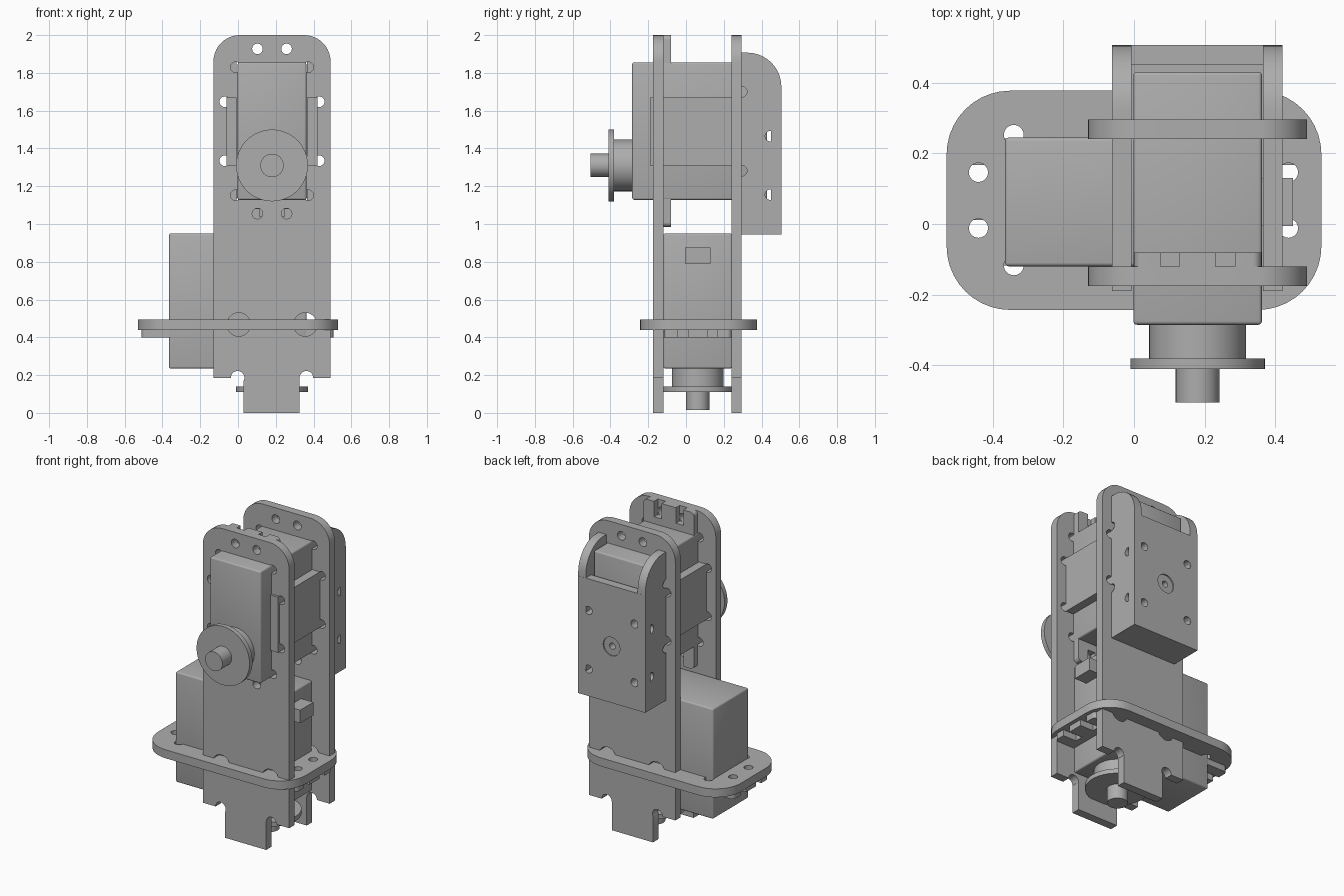
import bpy, bmesh, math
from mathutils import Matrix

cube = bpy.data.objects.get("Cube")
if cube:
    bpy.data.objects.remove(cube, do_unlink=True)

grey = bpy.data.materials.new("plain_grey")
grey.use_nodes = True
COLOUR = (0.42, 0.42, 0.42, 1)
grey.diffuse_color = COLOUR
grey.node_tree.nodes["Principled BSDF"].inputs["Base Color"].default_value = COLOUR

CX = 0.18   # shared centre line of the upright frame
PLACE = {"x": lambda a, b, c: (c, a, b),
         "y": lambda a, b, c: (a, c, b),
         "z": lambda a, b, c: (a, b, c)}


def rounded(points, steps=10):
    """Outline of (a, b, radius) points with right-angle corners rounded."""
    out = []
    for i, (a, b, r) in enumerate(points):
        if not r:
            out.append((a, b))
            continue
        pa, pb, _ = points[i - 1]
        na, nb, _ = points[(i + 1) % len(points)]
        lp, ln = math.hypot(pa - a, pb - b), math.hypot(na - a, nb - b)
        u = ((pa - a) / lp, (pb - b) / lp)
        v = ((na - a) / ln, (nb - b) / ln)
        for k in range(steps + 1):
            t = math.pi / 2 * k / steps
            p, q = r * (1 - math.sin(t)), r * (1 - math.cos(t))
            out.append((a + u[0] * p + v[0] * q, b + u[1] * p + v[1] * q))
    return out


def rect(a0, a1, b0, b1, r=0):
    return rounded([(a0, b0, r), (a1, b0, r), (a1, b1, r), (a0, b1, r)])


def circle(a, b, r, n=32):
    return [(a + r * math.cos(2 * math.pi * k / n),
             b + r * math.sin(2 * math.pi * k / n)) for k in range(n)]


def prism(name, outlines, axis, lo, hi, bevel=0, matrix=None):
    """Extrude one or more outlines along an axis into one object."""
    bm = bmesh.new()
    for outline in outlines:
        rings = [[bm.verts.new(PLACE[axis](a, b, c)) for a, b in outline] for c in (lo, hi)]
        for ring in rings:
            bm.faces.new(ring)
        n = len(outline)
        for i in range(n):
            j = (i + 1) % n
            bm.faces.new((rings[0][i], rings[0][j], rings[1][j], rings[1][i]))
    if bevel:
        bmesh.ops.bevel(bm, geom=bm.edges[:], offset=bevel, segments=3,
                        profile=0.5, affect='EDGES')
    if matrix:
        bm.transform(matrix)
    bmesh.ops.recalc_face_normals(bm, faces=bm.faces[:])
    mesh = bpy.data.meshes.new(name)
    bm.to_mesh(mesh)
    bm.free()
    mesh.materials.append(grey)
    obj = bpy.data.objects.new(name, mesh)
    bpy.context.collection.objects.link(obj)
    return obj


def cut(obj, outlines, axis, lo, hi, matrix=None):
    """Cut prisms out of an object and remove the cutter."""
    cutter = prism("cutter", outlines, axis, lo, hi, matrix=matrix)
    cutter.hide_render = True
    mod = obj.modifiers.new("cut", 'BOOLEAN')
    mod.operation, mod.solver, mod.object = 'DIFFERENCE', 'EXACT', cutter
    bpy.context.view_layer.objects.active = obj
    bpy.ops.object.modifier_apply(modifier=mod.name)
    bpy.data.objects.remove(cutter, do_unlink=True)


def servo(prefix, matrix):
    """Motor: local z leaves along the shaft, local x points to the near end."""
    def part(name, outline, lo, hi, bevel=0):
        return prism(prefix + "_" + name, [outline], "z", lo, hi, bevel, matrix)
    part("case", rect(-0.545, 0.182, -0.182, 0.182), -0.715, 0, 0.01)
    flange = part("flange", rect(-0.69, 0.325, -0.18, 0.18, 0.025), -0.205, -0.165)
    slots = []
    for y in (-0.078, 0.078):
        slots += [rect(-0.8, -0.59, y - 0.027, y + 0.027), rect(0.23, 0.4, y - 0.027, y + 0.027)]
    cut(flange, slots, "z", -0.3, -0.1, matrix)
    part("cable_plug", rect(0.17, 0.27, -0.0675, 0.0675), -0.64, -0.555)
    part("gear_collar", circle(0, 0, 0.137, 48), -0.01, 0.1)
    part("horn_disc", circle(0, 0, 0.19, 64), 0.095, 0.125)
    part("shaft", circle(0, 0, 0.062), 0.12, 0.22)


# Motors: lower one points down, upper one points forward
servo("lower_motor", Matrix.Translation((CX, 0.0625, 0.235)) @ Matrix.Rotation(math.pi, 4, 'X'))
turn = Matrix(((0, 1, 0, 0), (0, 0, -1, 0), (-1, 0, 0, 0), (0, 0, 0, 1)))
servo("upper_motor", Matrix.Translation((CX, -0.285, 1.31)) @ turn)

# Upright plates with foot tabs, screw holes and corner relief holes
upright = rounded([(-0.13, 0.185, 0), (0.03, 0.185, 0), (0.03, 0, 0), (0.325, 0, 0),
                   (0.325, 0.185, 0), (0.49, 0.185, 0), (0.49, 2, 0.14), (-0.13, 2, 0.14)])
holes = []
for side in (-1, 1):
    holes += [circle(CX + side * 0.077, z, 0.028) for z in (1.055, 1.927)]
    holes += [circle(CX + side * 0.25, z, 0.028) for z in (1.335, 1.647)]
    holes += [circle(CX + side * 0.192, z, 0.028) for z in (1.152, 1.83)]
    holes += [circle(CX + side * 0.176, 0.468, 0.062)]
    holes += [circle(CX + side * 0.182, 0.186, 0.036)]
for name, lo, hi in (("front_plate", -0.175, -0.12), ("back_plate", 0.24, 0.295)):
    plate = prism(name, [upright], "y", lo, hi)
    cut(plate, holes, "y", lo - 0.1, hi + 0.1)

# Horizontal plate around the frame
deck = prism("deck_plate", [rect(-0.53, 0.53, -0.243, 0.377, 0.18)], "z", 0.44, 0.495)
deck_holes = [circle(x, y, 0.027) for x in (-0.44, 0.437) for y in (-0.012, 0.146)]
deck_holes += [circle(-0.34, y, 0.028) for y in (-0.117, 0.252)]
cut(deck, deck_holes, "z", 0.3, 0.6)

# Rear bracket: two arms reaching through the uprights
arm_outline = rounded([(0.295, 0.945, 0), (0.505, 0.945, 0), (0.505, 1.907, 0.18),
                       (0.295, 1.907, 0), (0.295, 1.67, 0), (-0.19, 1.67, 0),
                       (-0.19, 1.31, 0), (0.295, 1.31, 0)])
arm_holes = [circle(0.447, z, 0.028) for z in (1.155, 1.465)]
arm_holes += [circle(0.295, z, 0.028) for z in (1.282, 1.7)]
for name, lo, hi in (("bracket_right_arm", -0.062, -0.007), ("bracket_left_arm", 0.365, 0.42)):
    arm = prism(name, [arm_outline], "x", lo, hi)
    cut(arm, arm_holes, "x", lo - 0.1, hi + 0.1)

# Rear bracket panel with screw recess, and its floor
panel = prism("bracket_panel", [rect(-0.062, 0.42, 0.945, 1.705)], "y", 0.45, 0.506)
cut(panel, [circle(CX, 1.31, 0.06)], "y", 0.498, 0.6)
panel_holes = [circle(CX, 1.31, 0.02)]
panel_holes += [circle(CX + s * 0.165, 1.31 + t * 0.19, 0.026) for s in (-1, 1) for t in (-1, 1)]
cut(panel, panel_holes, "y", 0.4, 0.6)
prism("bracket_floor", [rect(-0.007, 0.365, 0.29, 0.45)], "z", 0.945, 1.0)

# Smooth the round parts, keep hard edges
bpy.ops.object.select_all(action='DESELECT')
for obj in bpy.context.collection.objects:
    if obj.type == 'MESH' and grey.name in obj.data.materials:
        obj.select_set(True)
        bpy.context.view_layer.objects.active = obj
bpy.ops.object.shade_smooth_by_angle(angle=math.radians(30))
